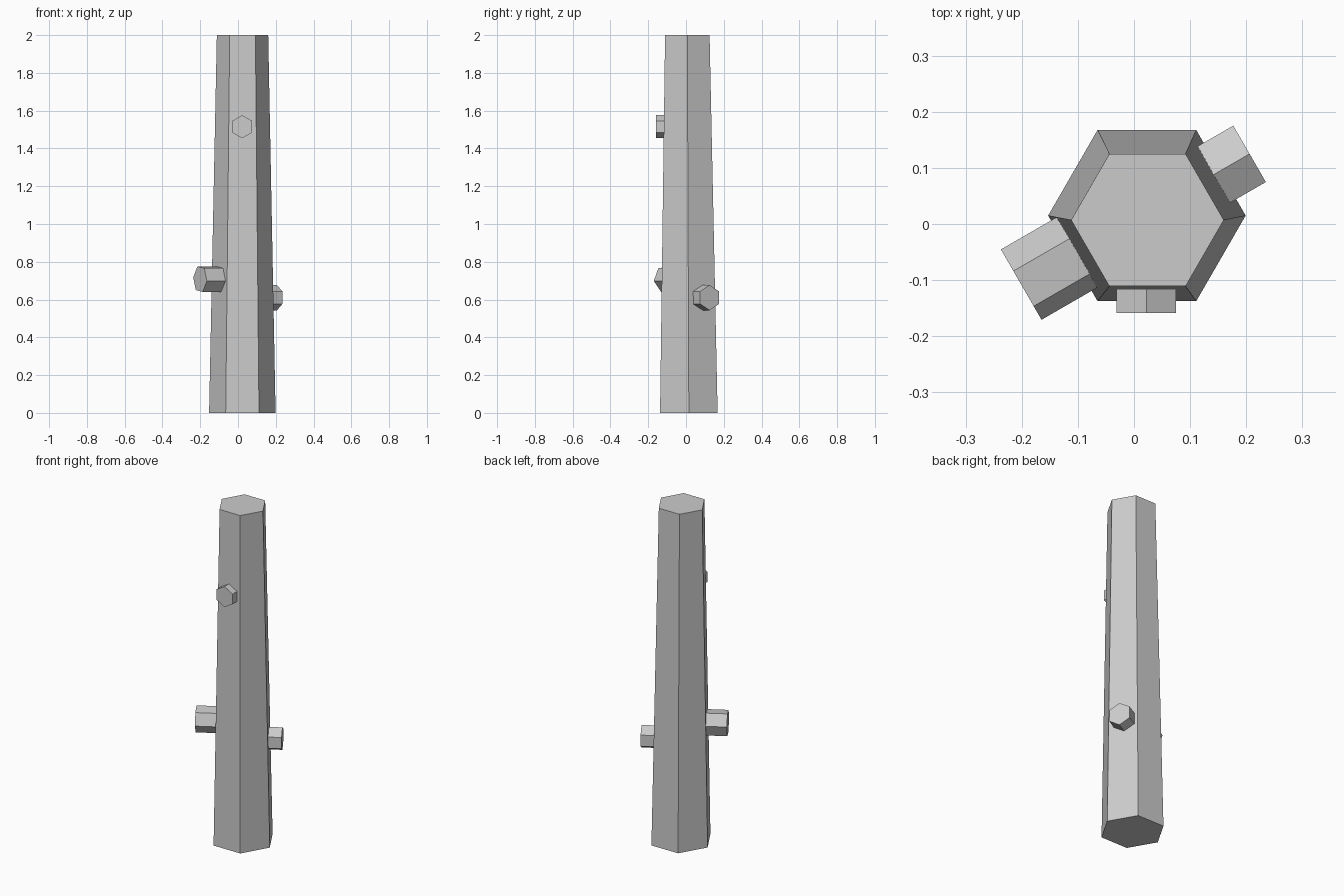
import bpy, bmesh
from math import sin, cos, radians
from mathutils import Vector

if "Cube" in bpy.data.objects:
    bpy.data.objects.remove(bpy.data.objects["Cube"])


def loft(name, rings):
    """Closed solid from a list of rings of points with equal counts."""
    bm = bmesh.new()
    loops = [[bm.verts.new(p) for p in ring] for ring in rings]
    for a, b in zip(loops, loops[1:]):
        for i in range(len(a)):
            j = (i + 1) % len(a)
            bm.faces.new((a[i], a[j], b[j], b[i]))
    bm.faces.new(loops[0])
    bm.faces.new(loops[-1])
    bmesh.ops.recalc_face_normals(bm, faces=bm.faces)
    mesh = bpy.data.meshes.new(name)
    bm.to_mesh(mesh)
    bm.free()
    obj = bpy.data.objects.new(name, mesh)
    bpy.context.collection.objects.link(obj)
    return obj


def hexagon(center, side, up, radius, roll=0):
    angles = [radians(roll + 60 * k) for k in range(6)]
    return [Vector(center) + radius * (cos(a) * side + sin(a) * up) for a in angles]


X, Y, Z = Vector((1, 0, 0)), Vector((0, 1, 0)), Vector((0, 0, 1))

# Tapered, slightly leaning six-sided trunk
loft("trunk", [hexagon((0.023, 0.015, 0), X, Y, 0.176),
               hexagon((0.024, 0.007, 2), X, Y, 0.136)])


def branch_stub(name, tip, heading, length, radius, roll):
    """Six-sided stub ending at tip, pointing outward along heading (degrees)."""
    h = radians(heading)
    out = Vector((cos(h), sin(h), 0))
    side = out.cross(Z) * -1
    tip = Vector(tip)
    loft(name, [hexagon(tip - out * length, side, Z, radius, roll),
                hexagon(tip, side, Z, radius, roll)])


# Cut-off branch stubs, rooted just inside the bark
branch_stub("upper_front_stub", (0.022, -0.159, 1.515), -90, 0.058, 0.061, 30)
branch_stub("lower_right_stub", (0.206, 0.125, 0.61), 30, 0.09, 0.067, 30)
branch_stub("lower_left_stub", (-0.201, -0.108, 0.708), 210, 0.135, 0.073, -7.5)
